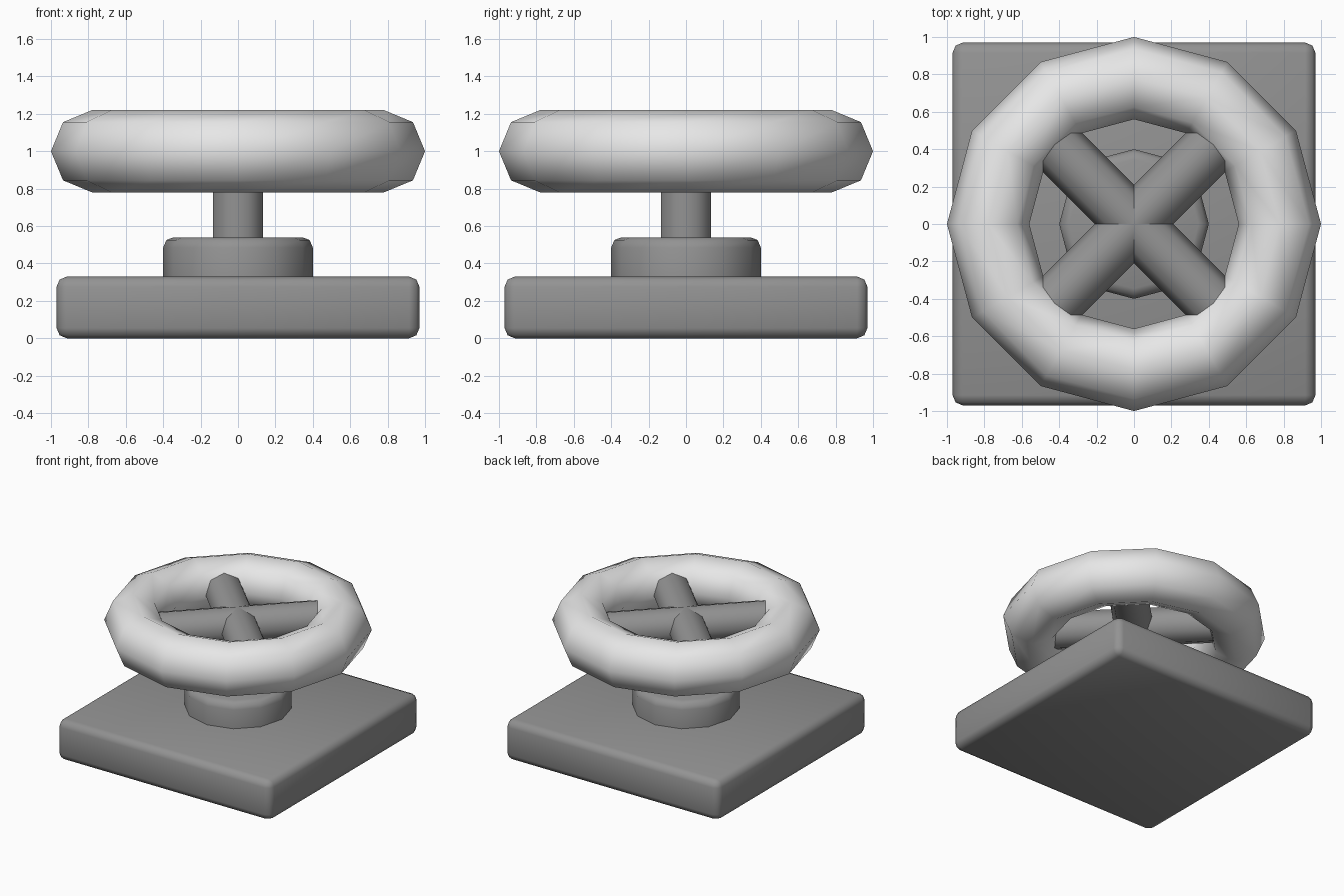
import bpy, math

if "Cube" in bpy.data.objects:
    bpy.data.objects.remove(bpy.data.objects["Cube"])

def material(name, v):
    m = bpy.data.materials.new(name)
    m.diffuse_color = (v, v, v, 1)
    m.use_nodes = True
    m.node_tree.nodes["Principled BSDF"].inputs["Base Color"].default_value = m.diffuse_color
    return m

LIGHT = material("light_grey", 0.8)
DARK = material("dark_grey", 0.29)

def finish(name, mat):
    ob = bpy.context.object
    ob.name = name
    ob.data.materials.append(mat)
    bpy.ops.object.shade_smooth()
    return ob

def rod(name, r, depth, loc, rot=(0, 0, 0), spin=0.0):
    bpy.ops.mesh.primitive_cylinder_add(vertices=8, radius=r, depth=depth,
                                        end_fill_type='NOTHING', location=loc, rotation=rot)
    ob = finish(name, DARK)
    ob.rotation_euler[2] += spin
    return ob

# Square base plate with rounded edges
bpy.ops.mesh.primitive_cube_add(size=1, location=(0, 0, 0.165))
bpy.context.object.scale = (1.94, 1.94, 0.33)
bpy.ops.object.transform_apply(location=False, rotation=False, scale=True)
base = finish("base_plate", DARK)
bev = base.modifiers.new("round", 'BEVEL')
bev.width, bev.segments = 0.055, 2

# Collar: 12-sided turned profile with a rounded top rim
n = 12
profile = [(0.4, 0.30), (0.4, 0.485), (0.383, 0.525), (0.345, 0.54)]
verts = [(r * math.cos(2 * math.pi * i / n), r * math.sin(2 * math.pi * i / n), z)
         for r, z in profile for i in range(n)]
faces = [(k * n + i, k * n + (i + 1) % n, (k + 1) * n + (i + 1) % n, (k + 1) * n + i)
         for k in range(len(profile) - 1) for i in range(n)]
faces.append(tuple(range((len(profile) - 1) * n, len(profile) * n)))
me = bpy.data.meshes.new("collar")
me.from_pydata(verts, [], faces)
collar = bpy.data.objects.new("collar", me)
bpy.context.collection.objects.link(collar)
bpy.ops.object.select_all(action='DESELECT')
collar.select_set(True)
bpy.context.view_layer.objects.active = collar
finish("collar", DARK)

# Stem
rod("stem", 0.145, 0.52, (0, 0, 0.76), spin=math.pi / 8)

# Two crossing spokes on the diagonals
for i, a in enumerate((45, 135)):
    rod(f"spoke_{i + 1}", 0.148, 1.44, (0, 0, 1), (0, math.pi / 2, math.radians(a)))

# Wheel rim
bpy.ops.mesh.primitive_torus_add(major_segments=12, minor_segments=8, major_radius=0.78,
                                 minor_radius=0.22, location=(0, 0, 1))
finish("wheel_rim", LIGHT)
